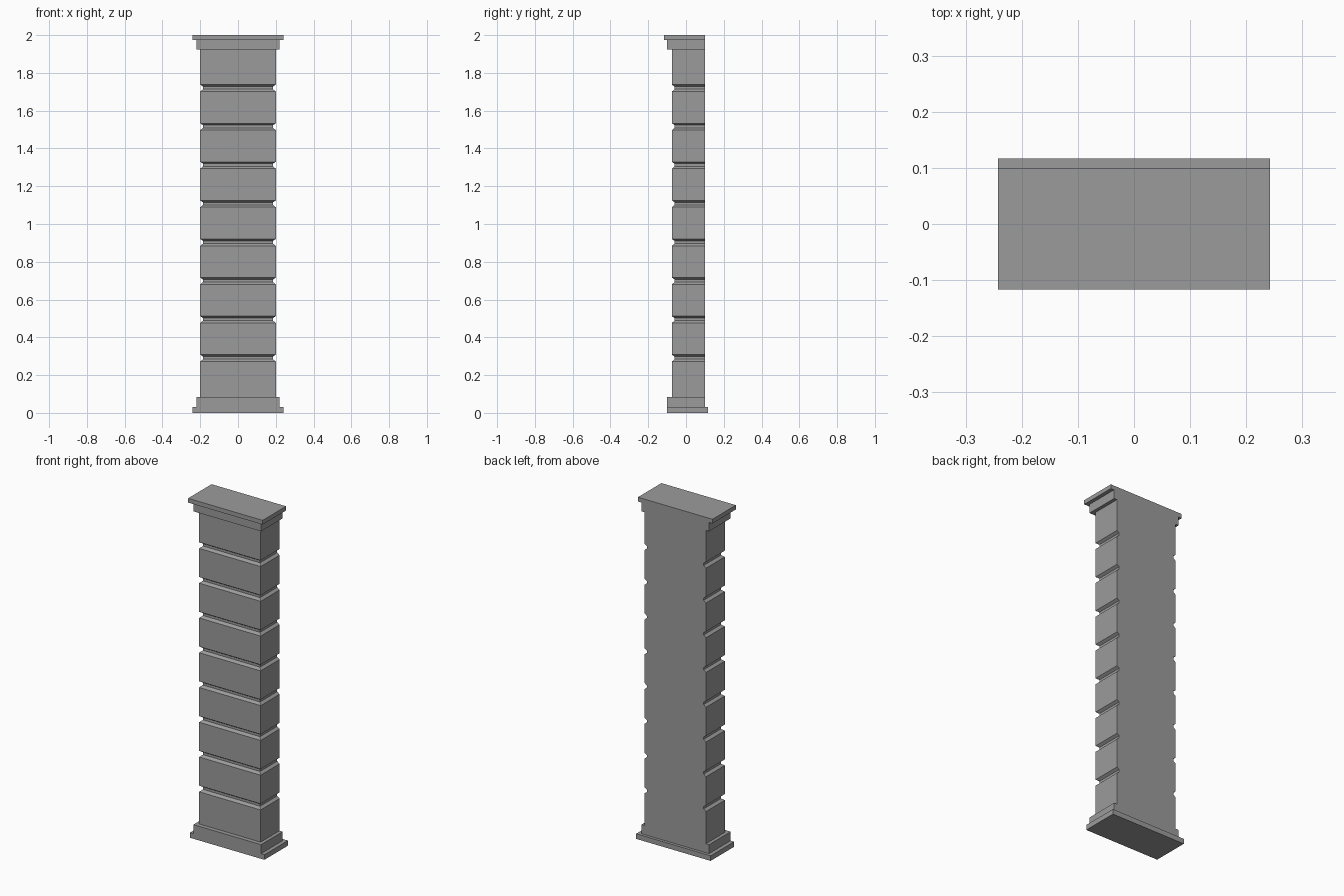
import bpy
import bmesh

cube = bpy.data.objects.get("Cube")
if cube:
    bpy.data.objects.remove(cube, do_unlink=True)

stone = bpy.data.materials.new("grey_stone")
stone.use_nodes = True
grey = (0.33, 0.33, 0.33, 1)
stone.diffuse_color = grey
stone.node_tree.nodes["Principled BSDF"].inputs["Base Color"].default_value = grey

BACK = 0.1


def loft(name, rings):
    """Stack rectangular rings (half width, front y, back y, z) into a closed solid."""
    bm = bmesh.new()
    loops = []
    for w, front, back, z in rings:
        corners = ((-w, front), (w, front), (w, back), (-w, back))
        loops.append([bm.verts.new((x, y, z)) for x, y in corners])
    for low, high in zip(loops, loops[1:]):
        for i in range(4):
            j = (i + 1) % 4
            bm.faces.new((low[i], low[j], high[j], high[i]))
    bm.faces.new(loops[0][::-1])
    bm.faces.new(loops[-1])
    bmesh.ops.recalc_face_normals(bm, faces=bm.faces)
    mesh = bpy.data.meshes.new(name)
    bm.to_mesh(mesh)
    bm.free()
    mesh.materials.append(stone)
    obj = bpy.data.objects.new(name, mesh)
    bpy.context.collection.objects.link(obj)
    return obj


def slab(name, half_width, front, back, bottom, top):
    return loft(name, [(half_width, front, back, z) for z in (bottom, top)])


# Shaft: bevelled grooves on the front and sides, flat back
profile = [(0.0, 0.083)]
for i in range(8):
    z = 0.272 + i * 0.2042
    profile += [(0, z), (0.015, z + 0.012), (0.015, z + 0.026), (0, z + 0.036)]
profile.append((0.0, 1.923))
loft("shaft", [(0.2 - d, -0.075 + d, BACK, z) for d, z in profile])

# Stepped base, its lowest slab stepping out at the back
slab("base_slab", 0.242, -0.1, 0.117, 0, 0.03)
slab("base_step", 0.22, -0.1, BACK, 0.03, 0.083)

# Stepped cap, its top slab stepping out at the front
slab("cap_step", 0.22, -0.1, BACK, 1.923, 1.975)
slab("cap_slab", 0.242, -0.117, BACK, 1.975, 2)
